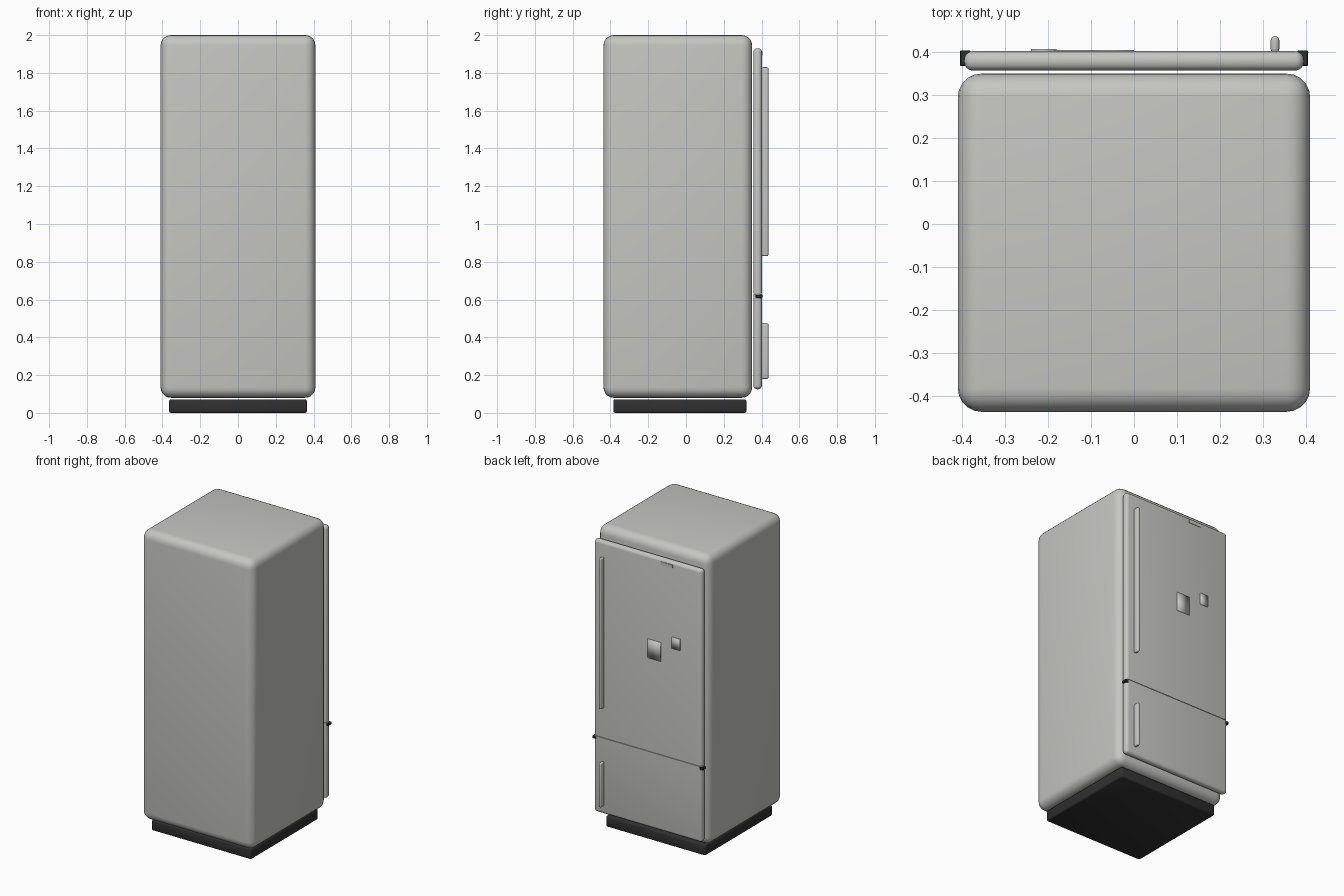
import bpy, bmesh
from math import radians
from mathutils import Vector

cube = bpy.data.objects.get("Cube")
if cube:
    bpy.data.objects.remove(cube, do_unlink=True)


def material(name, colour):
    m = bpy.data.materials.new(name)
    m.use_nodes = True
    m.diffuse_color = colour
    bsdf = m.node_tree.nodes["Principled BSDF"]
    bsdf.inputs["Base Color"].default_value = colour
    bsdf.inputs["Roughness"].default_value = 0.5
    return m


ENAMEL = material("light grey enamel", (0.56, 0.56, 0.54, 1))
BLACK = material("dark plastic", (0.03, 0.03, 0.03, 1))


def rounded_box(name, x, y, z, radius, mat, segments=4, angle=35, keep=None):
    """Box from (min, max) ranges with rounded edges; keep = (height, side) trims it flat."""
    bm = bmesh.new()
    bmesh.ops.create_cube(bm, size=1)
    ranges = (x, y, z)
    bmesh.ops.scale(bm, vec=Vector([b - a for a, b in ranges]), verts=bm.verts)
    bmesh.ops.translate(bm, vec=Vector([(a + b) / 2 for a, b in ranges]), verts=bm.verts)
    if radius:
        bmesh.ops.bevel(bm, geom=bm.edges[:], offset=radius, segments=segments,
                        profile=0.5, affect='EDGES', clamp_overlap=True)
    if keep:
        height, side = keep
        geom = bm.verts[:] + bm.edges[:] + bm.faces[:]
        cut = bmesh.ops.bisect_plane(bm, geom=geom, plane_co=(0, 0, height),
                                     plane_no=(0, 0, -side), clear_outer=True)
        rim = [e for e in cut["geom_cut"] if isinstance(e, bmesh.types.BMEdge)]
        bmesh.ops.contextual_create(bm, geom=rim)
    bmesh.ops.recalc_face_normals(bm, faces=bm.faces[:])
    mesh = bpy.data.meshes.new(name)
    bm.to_mesh(mesh)
    bm.free()
    mesh.materials.append(mat)
    obj = bpy.data.objects.new(name, mesh)
    bpy.context.collection.objects.link(obj)
    bpy.ops.object.select_all(action='DESELECT')
    obj.select_set(True)
    bpy.context.view_layer.objects.active = obj
    bpy.ops.object.shade_smooth_by_angle(angle=radians(angle))
    return obj


# Cabinet and plinth
rounded_box("cabinet", (-0.41, 0.41), (-0.437, 0.35), (0.08, 2.0), 0.055, ENAMEL, 5)
rounded_box("plinth", (-0.365, 0.365), (-0.385, 0.32), (0, 0.072), 0.01, BLACK, 2, 50)

# Doors: one rounded slab trimmed into an upper and a lower part
slab = ((-0.395, 0.395), (0.357, 0.402), (0.125, 1.93), 0.02, ENAMEL)
rounded_box("upper_door", *slab, keep=(0.632, 1))
rounded_box("lower_door", *slab, keep=(0.629, -1))

# Bar handles
for name, span in (("upper_handle", (0.83, 1.83)), ("lower_handle", (0.18, 0.475))):
    rounded_box(name, (0.318, 0.338), (0.398, 0.437), span, 0.0095, ENAMEL)

# Hinges between the doors
for name, span in (("left_hinge", (0.38, 0.405)), ("right_hinge", (-0.405, -0.38))):
    rounded_box(name, span, (0.368, 0.404), (0.609, 0.625), 0.002, BLACK, 1)

# Small plates on the upper door
rounded_box("large_magnet", (-0.097, 0), (0.4, 0.405), (1.25, 1.375), 0, ENAMEL, angle=180)
rounded_box("small_magnet", (-0.24, -0.18), (0.4, 0.407), (1.36, 1.435), 0, ENAMEL, angle=180)
rounded_box("badge_plate", (-0.185, -0.095), (0.4, 0.405), (1.892, 1.912), 0, ENAMEL)
